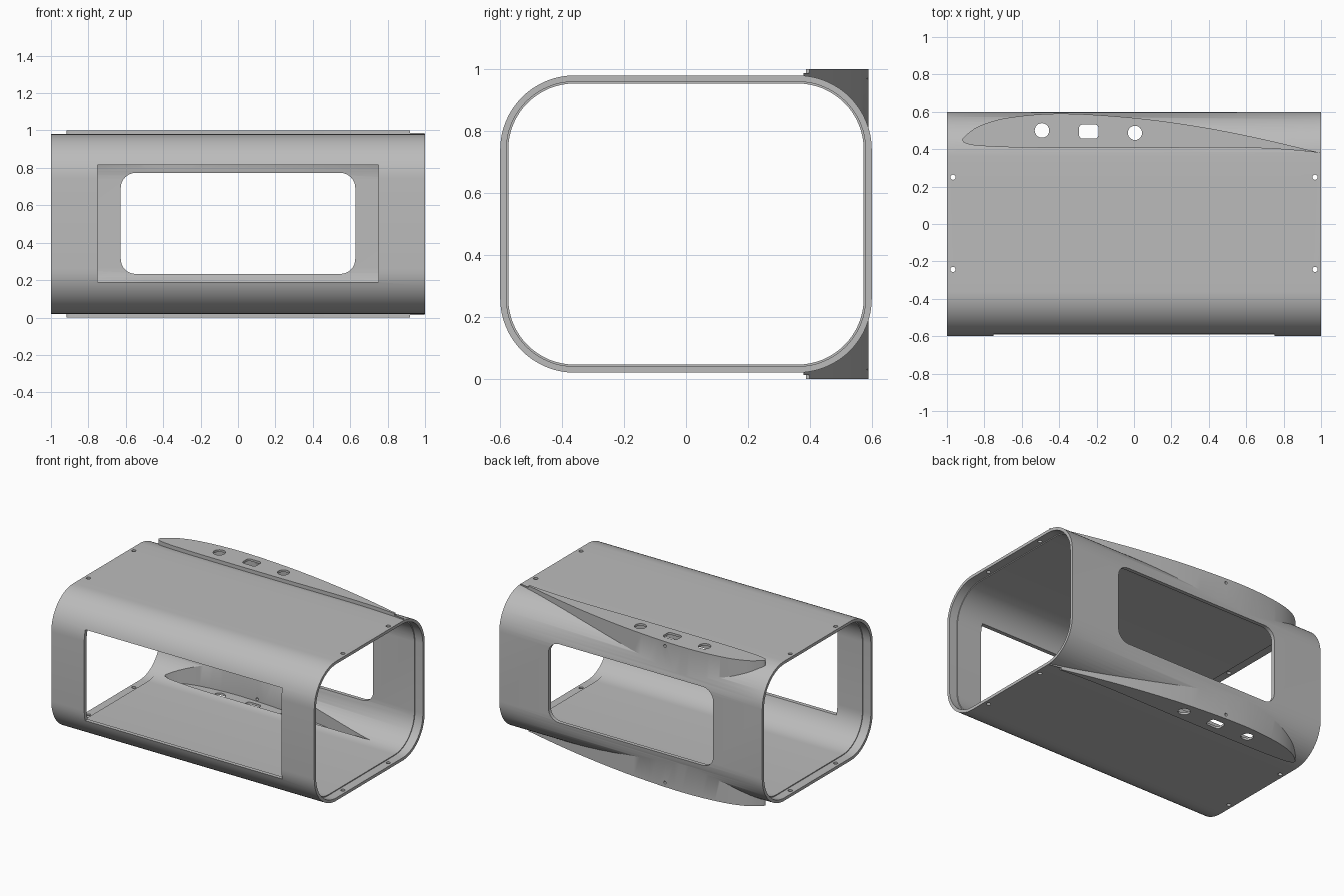
import bpy, bmesh, math

if "Cube" in bpy.data.objects:
    bpy.data.objects.remove(bpy.data.objects["Cube"])

grey = bpy.data.materials.new("light grey")
grey.diffuse_color = (0.5, 0.5, 0.5, 1)
grey.use_nodes = True
grey.node_tree.nodes["Principled BSDF"].inputs["Base Color"].default_value = grey.diffuse_color


def prism(name, pts, axis, a, b):
    """Extrude a 2D outline along an axis from a to b."""
    place = {"x": lambda u, v, t: (t, u, v),
             "y": lambda u, v, t: (u, t, v),
             "z": lambda u, v, t: (u, v, t)}[axis]
    bm = bmesh.new()
    lo = [bm.verts.new(place(u, v, a)) for u, v in pts]
    hi = [bm.verts.new(place(u, v, b)) for u, v in pts]
    bm.faces.new(lo)
    bm.faces.new(hi)
    n = len(pts)
    for i in range(n):
        j = (i + 1) % n
        bm.faces.new((lo[i], lo[j], hi[j], hi[i]))
    bmesh.ops.recalc_face_normals(bm, faces=bm.faces)
    me = bpy.data.meshes.new(name)
    bm.to_mesh(me)
    bm.free()
    ob = bpy.data.objects.new(name, me)
    bpy.context.collection.objects.link(ob)
    return ob


def round_rect(cu, cv, hu, hv, r, seg=16):
    pts = []
    for k, (su, sv) in enumerate(((1, 1), (-1, 1), (-1, -1), (1, -1))):
        for i in range(seg + 1):
            t = math.pi / 2 * (k + i / seg)
            pts.append((cu + su * (hu - r) + r * math.cos(t),
                        cv + sv * (hv - r) + r * math.sin(t)))
    return pts


def rect(u0, u1, v0, v1):
    return [(u0, v0), (u1, v0), (u1, v1), (u0, v1)]


def circle(cu, cv, r, seg=24):
    return [(cu + r * math.cos(2 * math.pi * i / seg),
             cv + r * math.sin(2 * math.pi * i / seg)) for i in range(seg)]


def spline(ctrl, steps=6):
    """Smooth open curve through the points, closed by its sharp tip."""
    p = [ctrl[0]] + ctrl + [ctrl[-1]]
    out = []
    for i in range(1, len(p) - 2):
        for s in range(steps):
            t = s / steps
            out.append(tuple(0.5 * (2 * b + (c - a) * t + (2 * a - 5 * b + 4 * c - d) * t * t
                                    + (3 * b - a - 3 * c + d) * t ** 3)
                             for a, b, c, d in zip(p[i - 1], p[i], p[i + 1], p[i + 2])))
    return out + ([] if ctrl[0] == ctrl[-1] else [ctrl[-1]])


def boolean(target, tool, op):
    m = target.modifiers.new("bool", "BOOLEAN")
    m.operation, m.solver, m.object = op, "EXACT", tool
    bpy.context.view_layer.objects.active = target
    bpy.ops.object.modifier_apply(modifier=m.name)
    bpy.data.objects.remove(tool, do_unlink=True)


def cut(pts, axis, a, b):
    boolean(housing, prism("cutter", pts, axis, a, b), "DIFFERENCE")


def tube_outline(off):
    return round_rect(0, 0.5, 0.6 - off, 0.48 - off, 0.24 - off)


# rounded housing
housing = prism("housing", tube_outline(0), "x", -1, 1)

# wing-section pods on the upper and lower back edges
wing = spline([(0.998, 0.38), (0.67, 0.458), (0.35, 0.52), (0, 0.567), (-0.38, 0.59),
               (-0.66, 0.57), (-0.82, 0.527), (-0.9, 0.473), (-0.917, 0.447), (-0.89, 0.428),
               (-0.8, 0.416), (-0.55, 0.408), (0, 0.406), (0.5, 0.409),
               (0.78, 0.4), (0.998, 0.38)])
for a, b in ((0.74, 1), (0, 0.26)):
    boolean(housing, prism("pod", wing, "z", a, b), "UNION")
for a, b in ((0.987, 1.1), (-0.1, 0.013)):
    cut(rect(0.92, 1.1, 0.2, 0.55), "z", a, b)

# hollow interior with a shallow rebate at both ends
cut(tube_outline(0.026), "x", -1.1, 1.1)
for s in (-1, 1):
    cut(tube_outline(0.02), "x", s * 0.94, s * 1.1)

# pod cavities, open to the interior
cavity = spline([(0.7, 0.428), (0.35, 0.498), (0, 0.546), (-0.38, 0.569), (-0.64, 0.55),
                 (-0.79, 0.512), (-0.87, 0.465), (-0.86, 0.447), (-0.78, 0.437),
                 (-0.55, 0.428), (0, 0.426), (0.5, 0.427), (0.7, 0.428)])
for a, b in ((0.7, 0.985), (0.015, 0.3)):
    cut(cavity, "z", a, b)

# front and back windows
cut(rect(-0.75, 0.75, 0.19, 0.815), "y", -0.8, -0.35)
cut(round_rect(0, 0.503, 0.627, 0.27, 0.08, 8), "y", 0.35, 0.8)

# pod openings and screw holes, straight through top and bottom
cut(circle(-0.492, 0.5, 0.039), "z", -0.1, 1.1)
cut(circle(0.005, 0.487, 0.038), "z", -0.1, 1.1)
cut(round_rect(-0.242, 0.494, 0.052, 0.038, 0.02, 5), "z", -0.1, 1.1)
for x in (-0.968, 0.968):
    for y in (-0.243, 0.25):
        cut(circle(x, y, 0.014, 16), "z", -0.1, 1.1)

# small cable holes in the pod side walls
for z in (0.03, 0.97):
    cut(circle(-0.25, z, 0.01, 16), "y", 0.5, 0.7)

# finish
housing.data.materials.clear()
housing.data.materials.append(grey)
for f in housing.data.polygons:
    f.material_index = 0
bpy.ops.object.select_all(action="DESELECT")
housing.select_set(True)
bpy.context.view_layer.objects.active = housing
bpy.ops.object.shade_smooth_by_angle(angle=math.radians(30))
